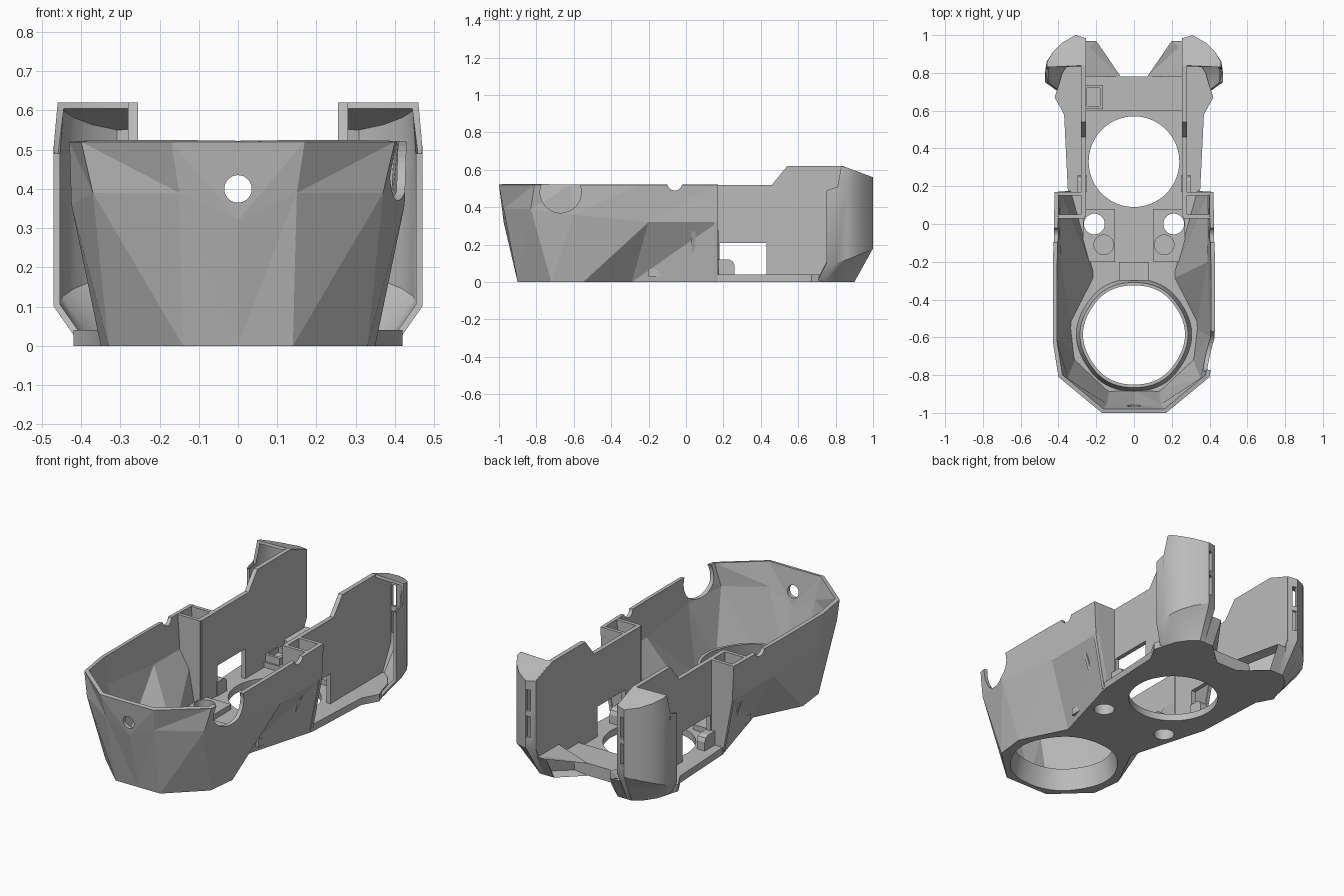
import bpy, bmesh, math
from mathutils import Vector

if "Cube" in bpy.data.objects:
    bpy.data.objects.remove(bpy.data.objects["Cube"], do_unlink=True)

grey = bpy.data.materials.new("plain grey plastic")
grey.use_nodes = True
grey.diffuse_color = (0.5, 0.5, 0.5, 1)
grey.node_tree.nodes["Principled BSDF"].inputs["Base Color"].default_value = (0.5, 0.5, 0.5, 1)


def make(name, verts, faces, fix=True):
    me = bpy.data.meshes.new(name)
    me.from_pydata([tuple(v) for v in verts], [], faces)
    if fix:
        bm = bmesh.new()
        bm.from_mesh(me)
        bmesh.ops.recalc_face_normals(bm, faces=bm.faces[:])
        bm.to_mesh(me)
        bm.free()
    me.materials.append(grey)
    ob = bpy.data.objects.new(name, me)
    bpy.context.collection.objects.link(ob)
    return ob


def prism(name, pts, lo, hi, axis="z"):
    """Extrude a flat outline along an axis."""
    place = {"x": lambda p, t: (t, p[0], p[1]),
             "y": lambda p, t: (p[0], t, p[1]),
             "z": lambda p, t: (p[0], p[1], t)}[axis]
    n = len(pts)
    verts = [place(p, t) for t in (lo, hi) for p in pts]
    faces = [list(range(n)), list(range(n, 2 * n))]
    faces += [[i, (i + 1) % n, n + (i + 1) % n, n + i] for i in range(n)]
    return make(name, verts, faces)


def rect(a0, a1, b0, b1):
    return [(a0, b0), (a1, b0), (a1, b1), (a0, b1)]


def circle(a, b, r, n=48):
    return [(a + r * math.cos(i * math.tau / n), b + r * math.sin(i * math.tau / n)) for i in range(n)]


def both_sides(pts):
    return pts + [(-x, y) for x, y in reversed(pts)]


def round_corners(pts, times=3):
    for _ in range(times):
        out = []
        for p, q in zip(pts, pts[1:] + pts[:1]):
            p, q = Vector(p), Vector(q)
            out += [p.lerp(q, 0.25), p.lerp(q, 0.75)]
        pts = out
    return [tuple(p) for p in pts]


def loft(rows):
    """Triangulated strips between rows of points."""
    n = len(rows[0])
    faces = []
    for r in range(len(rows) - 1):
        for i in range(n - 1):
            a, b = r * n + i, (r + 1) * n + i
            faces += [[a, a + 1, b + 1], [a, b + 1, b]]
    return [p for row in rows for p in row], faces


def mirror(ob):
    ob.modifiers.new("mirror", "MIRROR").merge_threshold = 0.0005


def thicken(ob, t):
    m = ob.modifiers.new("wall", "SOLIDIFY")
    m.thickness, m.offset, m.use_even_offset = t, -1, True


def finish(ob, cutters=(), angle=None):
    """Cut, bake the modifiers and set the shading."""
    for c in cutters:
        m = ob.modifiers.new("cut", "BOOLEAN")
        m.operation, m.solver, m.object = "DIFFERENCE", "EXACT", c
    bpy.context.view_layer.update()
    me = bpy.data.meshes.new_from_object(ob.evaluated_get(bpy.context.evaluated_depsgraph_get()))
    ob.modifiers.clear()
    ob.data = me
    for c in cutters:
        bpy.data.objects.remove(c, do_unlink=True)
    if angle:
        bpy.ops.object.select_all(action="DESELECT")
        ob.select_set(True)
        bpy.context.view_layer.objects.active = ob
        bpy.ops.object.shade_smooth_by_angle(angle=math.radians(angle))


# Faceted front shell, from the middle of the front round to the back edge
low = [(0, -.9, 0), (.14, -.9, 0), (.33, -.72, 0), (.35, -.55, 0), (.22, -.29, 0), (.35, .17, 0)]
mid = [(0, -.975, .32), (.15, -.975, .39), (.37, -.83, .39), (.425, -.6, .36), (.41, -.2, .32), (.41, .17, .32)]
top = [(0, -1, .52), (.17, -1, .52), (.4, -.81, .52), (.43, -.62, .52), (.43, -.25, .52), (.42, .17, .52)]
shell = make("front_shell", *loft([low, mid, top]), fix=False)
mirror(shell)
thicken(shell, .022)
finish(shell, [prism("cut_front", circle(0, .4, .035), -1.1, -.8, "y"),
               prism("cut_notch", circle(-.67, .48, .11), .3, .5, "x"),
               prism("cut_dip", circle(-.06, .53, .04), -.5, .5, "x")])

# Floor plate with its openings
mouth = round_corners(both_sides([(.13, -.85), (.27, -.67), (.27, -.5), (.13, -.325)]))


def scaled_mouth(s):
    return [(x * s, -.58 + (y + .58) * s) for x, y in mouth]


def screw_cuts():
    return [prism("cut_screw", circle(s * .21, 0, .055), -.1, .3) for s in (-1, 1)]


outline = [(.14, -.9), (.33, -.72), (.35, -.55), (.22, -.29), (.35, .17), (.37, .58), (.42, .67),
           (.4, .73), (.38, .8), (.34, .86), (.29, .9), (.25, .9), (.25, .78)]
floor = prism("floor_plate", both_sides(outline), 0, .04)
finish(floor, [prism("cut_mouth", scaled_mouth(1.09), -.1, .1),
               prism("cut_round", circle(0, .33, .24, 72), -.1, .1)] + screw_cuts(), 30)

# Tapered lip round the front opening
section = [(1.09, 0), (1, .12), (1.06, .12), (1.14, .03)]
n = len(mouth)
verts = [(x, y, z) for s, z in section for x, y in scaled_mouth(s)]
faces = [[k * n + i, k * n + (i + 1) % n, (k + 1) % 4 * n + (i + 1) % n, (k + 1) % 4 * n + i]
         for k in range(4) for i in range(n)]
finish(make("front_opening_lip", verts, faces), angle=30)

# Screw bosses, middle block and rear bridge
boss = prism("screw_boss", rect(.1, .27, -.2, .08), .03, .07)
mirror(boss)
finish(boss, screw_cuts() + [prism("cut_recess", circle(s * .16, -.11, .052), .05, .1) for s in (-1, 1)], 30)
prism("middle_block", rect(-.08, .08, -.3, -.2), .03, .11)
prism("rear_bridge", rect(-.26, .26, .6, .78), .02, .07)
frame = prism("bridge_socket", rect(-.26, -.165, .61, .735), .06, .11)
finish(frame, [prism("cut_socket", rect(-.25, -.18, .625, .72), .08, .2)])

# Upright inner walls running to the back
wall = prism("inner_wall", [(.04, .01), (.04, .52), (.46, .52), (.54, .62), (.84, .62),
                            (.985, .565), (.985, .18), (.9, .01)], .255, .28, "x")
mirror(wall)
finish(wall, [prism("cut_window", rect(.18, .43, .04, .21), -.5, .5, "x")])

# Rounded tabs at the window corners
tab = prism("window_tab", [(.17, .03), (.26, .03), (.26, .09), (.25, .11), (.23, .12), (.17, .12)], .25, .3, "x")
mirror(tab)
finish(tab)

# Bulkheads that close the shell and form the side pockets
for name, y0, inset in (("back_bulkhead", .15, 0), ("front_bulkhead", .03, .012)):
    k = inset
    waist = .35 if not k else .3
    bulk = prism(name, [(.26, .01), (waist - k, .01), (.41 - k, .32), (.42 - k, .52), (.26, .52)],
                 y0, y0 + .02, "y")
    mirror(bulk)
    finish(bulk)

# Curved rear pods, open towards the front, with a sloping cap
plan = [(.47, .75), (.47, .8), (.462, .86), (.43, .91), (.38, .96), (.31, 1), (.26, .985)]
foot = [(.4, .7), (.4, .74), (.38, .8), (.36, .83), (.34, .86), (.29, .9), (.26, .9)]
bend = [.1, .1, .12, .14, .16, .18, .18]


def level(height, front=.75):
    return [(x, max(y, front), height(y) if callable(height) else height) for x, y in plan]


rows = [[(x, y, 0) for x, y in foot],
        [(x, y, z) for (x, y), z in zip(plan, bend)],
        level(.49), level(.51, .81)]
rim = [(min(x, .46), max(y, .83 + .004 * i), .62 - max(0, y - .84) * .375) for i, (x, y) in enumerate(plan)]
rows.append(rim)
verts, faces = loft(rows)
base = len(verts) - len(plan)
verts.append((.26, .84, .62))
faces += [[base + i, base + i + 1, len(verts) - 1] for i in range(len(plan) - 1)]
pod = make("rear_pod", verts, faces, fix=False)
thicken(pod, .016)
mirror(pod)
slots = [prism("cut_slot", rect(s * .295 - .012, s * .295 + .012, z, z + .12), .9, 1.1, "y")
         for s in (-1, 1) for z in (.24, .39)]
finish(pod, slots, 35)

# Angled air ducts between the pods, with a hollow mouth
duct = prism("air_duct", [(.07, .78), (.26, .78), (.26, .97), (.2, .97)], 0, .13)
bm = bmesh.new()
bm.from_mesh(duct.data)
for v in bm.verts:
    if v.co.z < .01 and v.co.y > .9:
        v.co.y -= .07
    if v.co.z > .1 and v.co.x < .1:
        v.co.z = .07
bm.normal_update()
face = [f for f in bm.faces if f.normal.x < -.4 and f.normal.y > .2]
bmesh.ops.inset_region(bm, faces=face, thickness=.014, depth=0)
for v in {v for f in face for v in f.verts}:
    v.co += Vector((.05, -.035, 0))
bm.to_mesh(duct.data)
bm.free()
mirror(duct)
finish(duct)
